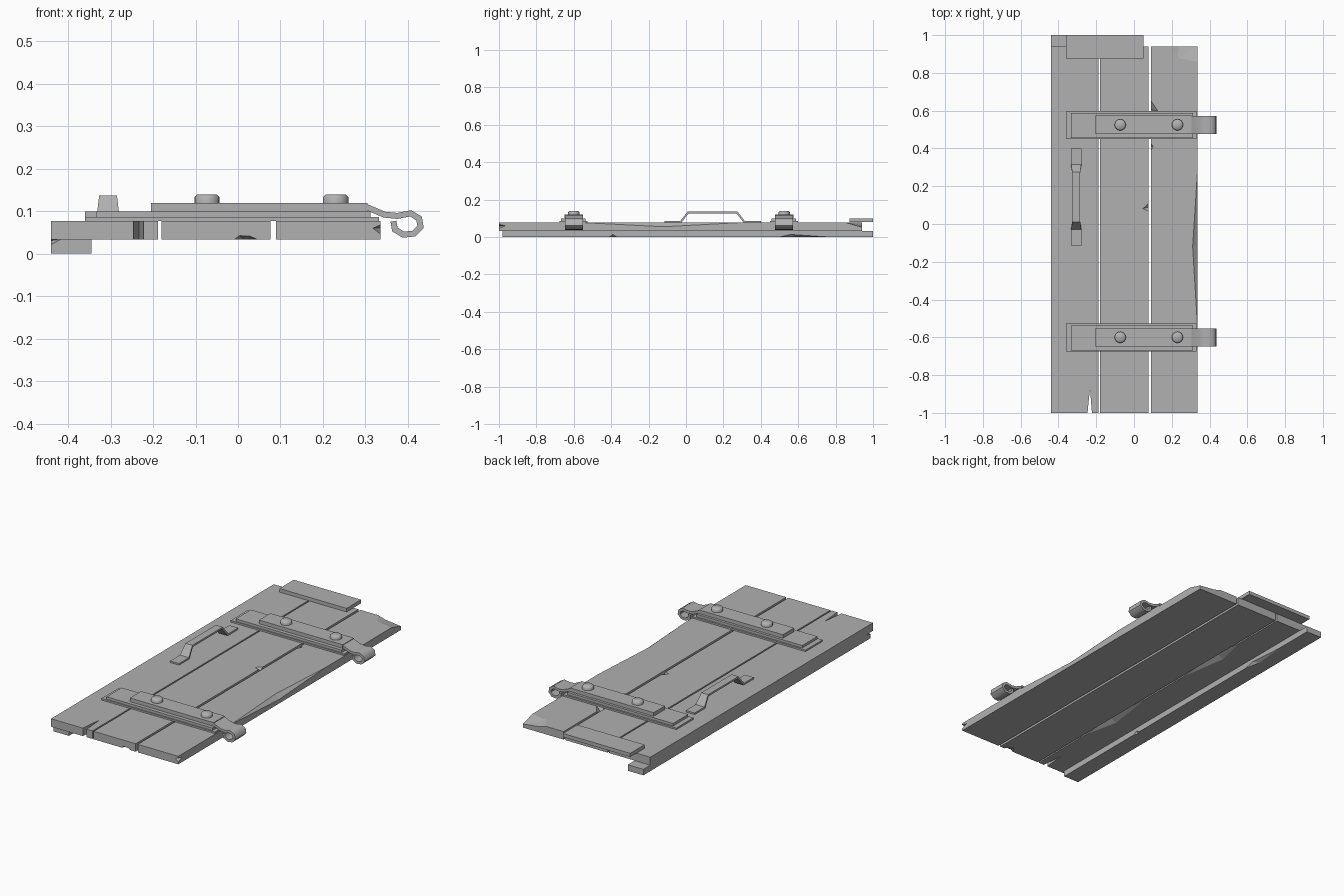
import bpy, bmesh, math
from mathutils import Vector

if "Cube" in bpy.data.objects:
    bpy.data.objects.remove(bpy.data.objects["Cube"])

grey = bpy.data.materials.new("dark_grey")
grey.diffuse_color = (0.44, 0.44, 0.44, 1)
grey.use_nodes = True
grey.node_tree.nodes["Principled BSDF"].inputs["Base Color"].default_value = grey.diffuse_color


def mesh_object(name, bm, smooth=False):
    bmesh.ops.recalc_face_normals(bm, faces=bm.faces)
    me = bpy.data.meshes.new(name)
    bm.to_mesh(me)
    bm.free()
    me.materials.append(grey)
    ob = bpy.data.objects.new(name, me)
    bpy.context.collection.objects.link(ob)
    if smooth:
        bpy.ops.object.select_all(action='DESELECT')
        ob.select_set(True)
        bpy.context.view_layer.objects.active = ob
        bpy.ops.object.shade_smooth_by_angle(angle=math.radians(50))
    return ob


def box(name, x0, x1, y0, y1, z0, z1):
    bm = bmesh.new()
    bmesh.ops.create_cube(bm, size=1)
    for v in bm.verts:
        v.co = Vector(((x0 + x1) / 2 + v.co.x * (x1 - x0),
                       (y0 + y1) / 2 + v.co.y * (y1 - y0),
                       (z0 + z1) / 2 + v.co.z * (z1 - z0)))
    return mesh_object(name, bm)


def chip(ob, *points):
    """Break a convex splinter out of a board."""
    bm = bmesh.new()
    for p in points:
        bm.verts.new(p)
    bmesh.ops.convex_hull(bm, input=bm.verts)
    cutter = mesh_object("chip_cutter", bm)
    cutter.hide_render = True
    mod = ob.modifiers.new("chip", 'BOOLEAN')
    mod.operation, mod.solver, mod.object = 'DIFFERENCE', 'EXACT', cutter
    bpy.context.view_layer.objects.active = ob
    bpy.ops.object.modifier_apply(modifier=mod.name)
    bpy.data.objects.remove(cutter)


def ribbon(name, path, thick, widths, place, smooth=False):
    """Bent metal strip: offsets a 2D path and gives each point its own width."""
    pts = [Vector(p) for p in path]
    bm = bmesh.new()
    rings = []
    for i, p in enumerate(pts):
        a = (p - pts[i - 1]).normalized() if i else (pts[1] - p).normalized()
        b = (pts[i + 1] - p).normalized() if i < len(pts) - 1 else a
        t = (a + b).normalized()
        n = Vector((-t.y, t.x)) * (thick / 2 / max(0.5, t.dot(a)))
        w = widths[i] / 2
        rings.append([bm.verts.new(place(q.x, q.y, s)) for q, s in
                      ((p + n, -w), (p + n, w), (p - n, w), (p - n, -w))])
    for r, s in zip(rings, rings[1:]):
        for k in range(4):
            bm.faces.new((r[k], r[(k + 1) % 4], s[(k + 1) % 4], s[k]))
    bm.faces.new(rings[0])
    bm.faces.new(rings[-1])
    return mesh_object(name, bm, smooth)


# Three door planks and the stop strip under the left edge
left = box("left_plank", -0.44, -0.188, -1, 0.94, 0.033, 0.077)
middle = box("middle_plank", -0.18, 0.076, -1, 0.94, 0.033, 0.077)
right = box("right_plank", 0.089, 0.336, -1, 0.94, 0.033, 0.077)
strip = box("edge_strip", -0.44, -0.345, -0.98, 1, 0, 0.033)

# Left plank: split at the front end, splintered lower inner edge
chip(left, *[(x, y, z) for z in (0, 0.1)
             for x, y in ((-0.247, -1.01), (-0.222, -1.01), (-0.233, -0.87))])
for y0, y1, y2 in ((-0.66, -0.42, -0.05), (0.1, 0.45, 0.68)):
    chip(left, (-0.18, y0, 0.03), (-0.18, y2, 0.03), (-0.18, y1, 0.06), (-0.235, y1, 0.03))

# Middle plank: small nicks
chip(middle, (-0.02, -1.01, 0.03), (0.06, -1.01, 0.03), (0.0, -1.01, 0.045),
     (0.03, -1.01, 0.044), (0.02, -0.95, 0.03))
chip(middle, (0.085, 0.06, 0.08), (0.085, 0.12, 0.08), (0.04, 0.08, 0.08), (0.085, 0.09, 0.06))

# Right plank: worn outer edge, broken corners, small splits
chip(right, (0.34, -0.65, 0.079), (0.34, 0.38, 0.079), (0.308, -0.12, 0.079), (0.34, -0.12, 0.052))
chip(right, (0.345, -1.01, 0.075), (0.345, -1.01, 0.035), (0.312, -1.01, 0.06), (0.345, -0.95, 0.06))
chip(right, (0.18, 0.95, 0.08), (0.345, 0.95, 0.08), (0.345, 0.845, 0.08),
     (0.23, 0.87, 0.08), (0.345, 0.95, 0.05), (0.24, 0.95, 0.062))
chip(right, (0.08, 0.58, 0.085), (0.08, 0.68, 0.085), (0.135, 0.59, 0.08), (0.08, 0.61, 0.04))
chip(right, (0.08, 0.37, 0.08), (0.08, 0.44, 0.08), (0.105, 0.41, 0.08), (0.08, 0.41, 0.05))

# Edge strip: worn corner and edges
chip(strip, (-0.45, -0.99, 0.014), (-0.41, -0.99, 0.035), (-0.45, -0.99, 0.035), (-0.45, -0.93, 0.03))
chip(strip, (-0.34, 0.45, -0.005), (-0.34, 0.9, -0.005), (-0.34, 0.55, 0.018), (-0.37, 0.6, -0.005))
chip(strip, (-0.34, -0.43, -0.005), (-0.34, -0.35, -0.005), (-0.34, -0.39, 0.02), (-0.36, -0.39, -0.005))

# Short board across the back end
box("end_board", -0.36, 0.05, 0.875, 1.0, 0.08, 0.1)

# Hinge sets: two-tier batten, curled strap, two rivets
curl = [(0.398 + 0.033 * math.cos(math.radians(a)), 0.070 + 0.026 * math.sin(math.radians(a)))
        for a in range(75, -196, -45)]
strap_path = [(0.300, 0.111), (0.345, 0.092), (0.375, 0.089)] + curl
for tag, y in (("upper", 0.525), ("lower", -0.6)):
    box(tag + "_batten_base", -0.36, 0.332, y - 0.075, y + 0.073, 0.077, 0.086)
    box(tag + "_batten", -0.333, 0.312, y - 0.069, y + 0.063, 0.086, 0.1)
    ribbon(tag + "_hinge_curl", strap_path, 0.014, [0.096] * len(strap_path),
           lambda u, v, s, y=y: (u, y + s, v), True)
    box(tag + "_hinge_strap", -0.205, 0.305, y - 0.049, y + 0.049, 0.1, 0.12)
    for i, x in enumerate((-0.073, 0.23)):
        bm = bmesh.new()
        bmesh.ops.create_cone(bm, cap_ends=True, segments=16,
                              radius1=0.03, radius2=0.03, depth=0.022)
        bmesh.ops.translate(bm, verts=bm.verts, vec=(x, y, 0.129))
        rim = [e for e in bm.edges if all(v.co.z > 0.135 for v in e.verts)]
        bmesh.ops.bevel(bm, geom=rim, offset=0.007, segments=1, affect='EDGES')
        mesh_object("%s_rivet_%d" % (tag, i + 1), bm, True)

# Pull handle: flat feet, narrower raised grip
ribbon("handle", [(-0.115, 0.081), (-0.028, 0.081), (0.012, 0.132),
                  (0.272, 0.132), (0.312, 0.081), (0.4, 0.081)],
       0.01, [0.054, 0.054, 0.042, 0.042, 0.054, 0.054],
       lambda u, v, s: (-0.306 + s, u, v))
